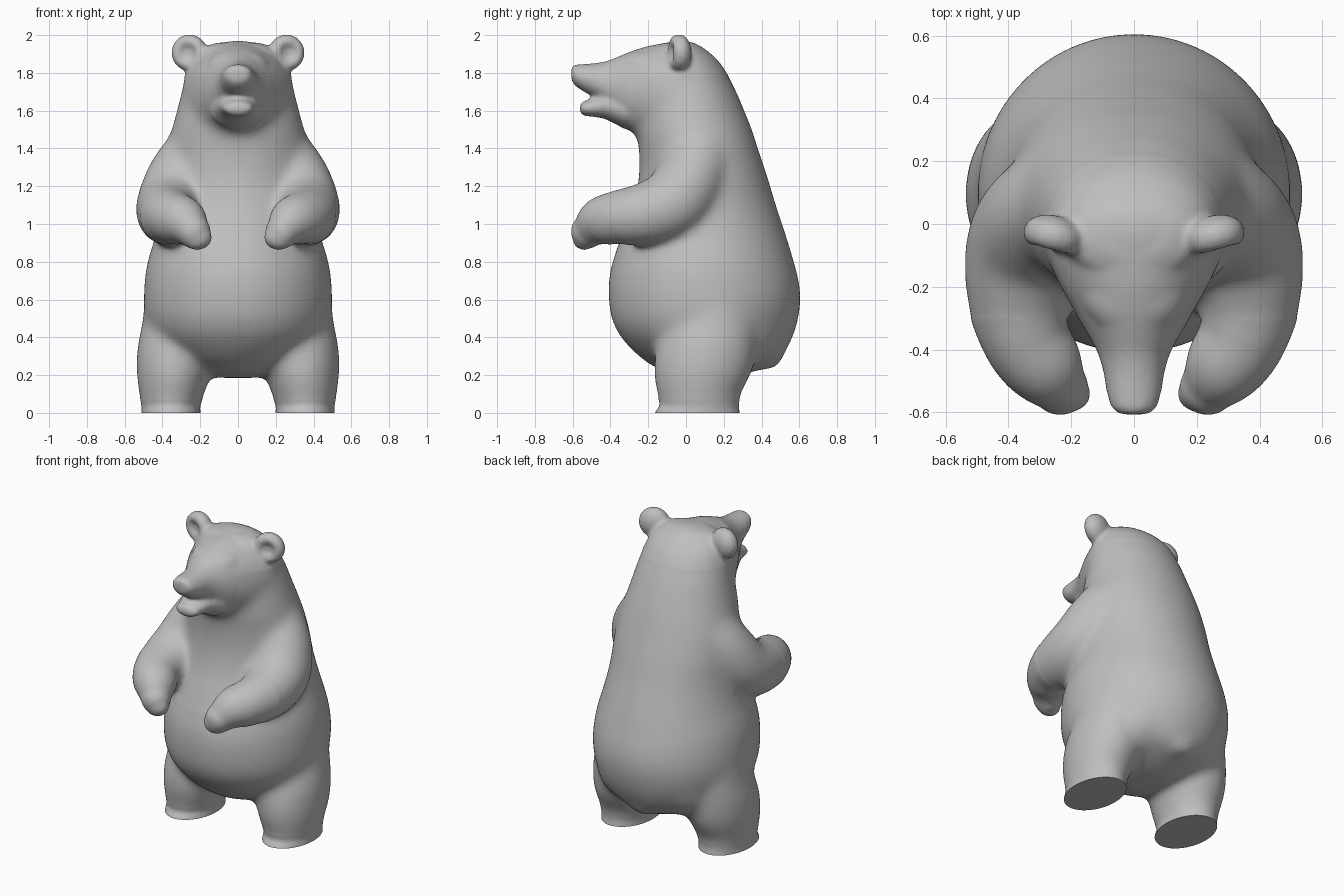
import bpy, bmesh
from math import sin, cos, pi, radians
from mathutils import Vector, Matrix

if "Cube" in bpy.data.objects:
    bpy.data.objects.remove(bpy.data.objects["Cube"])

fur = bpy.data.materials.new("grey_fur")
fur.use_nodes = True
GREY = (0.52, 0.52, 0.52, 1)
fur.diffuse_color = GREY
fur.node_tree.nodes["Principled BSDF"].inputs["Base Color"].default_value = GREY

bm = bmesh.new()
SIDES, STEPS = 48, 5
X, Y, Z = Vector((1, 0, 0)), Vector((0, 1, 0)), Vector((0, 0, 1))


def smooth_rows(rows):
    """Refine a list of number rows with a smooth spline through them."""
    rows = [Vector(r) for r in rows]
    out = []
    for i in range(len(rows) - 1):
        a, b, c, d = (rows[min(max(i + k, 0), len(rows) - 1)] for k in (-1, 0, 1, 2))
        for step in range(STEPS):
            t = step / STEPS
            out.append(b + (c - a) * t / 2 + (a * 2 - b * 5 + c * 4 - d) * t * t / 2
                       + (b * 3 - a - c * 3 + d) * t ** 3 / 2)
    return out + [rows[-1]]


def skin(rings):
    """Close a series of (centre, half axis, half axis) ellipses into a solid."""
    loops = []
    for centre, u, v in rings:
        loops.append([bm.verts.new(centre + u * cos(2 * pi * k / SIDES) + v * sin(2 * pi * k / SIDES))
                      for k in range(SIDES)])
    faces = [bm.faces.new(loops[0]), bm.faces.new(loops[-1])]
    for low, high in zip(loops, loops[1:]):
        for k in range(SIDES):
            n = (k + 1) % SIDES
            faces.append(bm.faces.new((low[k], low[n], high[n], high[k])))
    bmesh.ops.recalc_face_normals(bm, faces=faces)


def upright(rows):
    """Rows: height, front y, back y, half width."""
    skin([(Vector((0, (f + b) / 2, z)), X * w, Y * (b - f) / 2) for z, f, b, w in smooth_rows(rows)])


def forward(rows):
    """Rows: y, bottom, top, half width."""
    skin([(Vector((0, y, (lo + hi) / 2)), X * w, Z * (hi - lo) / 2) for y, lo, hi, w in smooth_rows(rows)])


def ball(centre, size, turn=0):
    m = Matrix.Translation(centre) @ Matrix.Rotation(turn, 4, "Z") @ Matrix.Diagonal((*size, 1))
    bmesh.ops.create_uvsphere(bm, u_segments=32, v_segments=20, radius=1, matrix=m)


def limb(rows):
    """Rows: x, y, z, radius; round at both ends."""
    rows = smooth_rows(rows)
    pts = [r.xyz for r in rows]
    rings = []
    for i, r in enumerate(rows):
        along = (pts[min(i + 1, len(pts) - 1)] - pts[max(i - 1, 0)]).normalized()
        u = along.cross(X).normalized()
        rings.append((pts[i], u * r.w, along.cross(u) * r.w))
    skin(rings)
    for end in (rows[0], rows[-1]):
        ball(end.xyz, (end.w,) * 3)


# Torso, neck and back of the head
upright([(.185, 0, .24, .1), (.21, -.1, .33, .2), (.25, -.18, .44, .28), (.3, -.25, .51, .36),
         (.4, -.345, .565, .45), (.5, -.395, .595, .49), (.6, -.41, .608, .5), (.7, -.41, .598, .495),
         (.8, -.39, .572, .48), (.95, -.335, .527, .435), (1.1, -.28, .477, .405), (1.25, -.25, .432, .395),
         (1.4, -.25, .382, .378), (1.5, -.265, .35, .352), (1.6, -.26, .31, .325), (1.7, -.24, .268, .3),
         (1.8, -.22, .215, .27), (1.87, -.2, .165, .24), (1.93, -.17, .095, .19), (1.96, -.11, .04, .11)])

# Face and upper muzzle
forward([(-.607, 1.765, 1.828, .035), (-.59, 1.735, 1.843, .068), (-.54, 1.7, 1.847, .086),
         (-.47, 1.66, 1.853, .098), (-.41, 1.6, 1.866, .116), (-.35, 1.535, 1.89, .148),
         (-.28, 1.48, 1.918, .19), (-.2, 1.44, 1.942, .236), (-.1, 1.43, 1.96, .28), (-.02, 1.45, 1.97, .295),
         (.06, 1.5, 1.95, .27), (.12, 1.56, 1.88, .2)])

# Lower jaw
forward([(-.562, 1.59, 1.635, .045), (-.54, 1.573, 1.65, .075), (-.48, 1.566, 1.672, .09),
         (-.42, 1.552, 1.7, .11), (-.32, 1.5, 1.7, .15)])

# Forehead
ball((0, -.2, 1.83), (.17, .165, .1))

# Stubby tail
ball((0, .43, .305), (.11, .085, .08))

for s in (1, -1):
    # Shoulders and buttocks that ease the limbs into the torso
    ball((s * .2, .07, 1.29), (.23, .2, .25))
    ball((s * .19, .26, .45), (.22, .24, .22))

    # Arms with drooping paws
    limb([(s * x, y, z, r) for x, y, z, r in (
        (.2, .08, 1.4, .17), (.295, .03, 1.25, .185), (.353, -.07, 1.108, .185),
        (.367, -.23, 1.05, .168), (.345, -.36, 1.035, .142), (.285, -.455, 1.01, .127),
        (.235, -.52, .96, .09))])
    ball((s * .217, -.54, .93), (.08, .062, .068))

    # Legs, running a little under the floor before being trimmed
    skin([(Vector((s * x, y, z)), X * rx, Y * ry) for z, x, y, rx, ry in smooth_rows((
        (-.08, .355, .06, .16, .23), (0, .355, .06, .157, .226), (.04, .355, .07, .157, .21),
        (.11, .35, .07, .175, .226), (.22, .338, .09, .2, .262), (.35, .325, .11, .208, .265),
        (.48, .305, .14, .202, .245), (.62, .29, .15, .2, .21), (.75, .27, .15, .19, .19),
        (.9, .24, .15, .14, .14)))])

    # Ears: a rolled rim around a shallow cup
    turn = radians(15 * s)
    place = Matrix.Translation((s * .257, -.038, 1.907)) @ Matrix.Rotation(turn, 4, "Z")
    rings, count, around = [], 28, 14
    for i in range(count):
        a = 2 * pi * i / count
        out = Vector((cos(a), 0, sin(a)))
        rings.append([bm.verts.new(place @ (out * (.062 + .036 * cos(b)) + Y * .046 * sin(b)))
                      for b in (2 * pi * k / around for k in range(around))])
    rim = []
    for i in range(count):
        one, two = rings[i], rings[(i + 1) % count]
        for k in range(around):
            n = (k + 1) % around
            rim.append(bm.faces.new((one[k], one[n], two[n], two[k])))
    bmesh.ops.recalc_face_normals(bm, faces=rim)
    ball(place @ Vector((0, .02, 0)), (.085, .046, .085), turn)

# Blend all parts into one soft skin
mesh = bpy.data.meshes.new("bear")
bm.to_mesh(mesh)
bm.free()
bear = bpy.data.objects.new("bear", mesh)
bpy.context.collection.objects.link(bear)
remesh = bear.modifiers.new("blend", "REMESH")
remesh.mode = "VOXEL"
remesh.voxel_size = .0125
soften = bear.modifiers.new("soften", "SMOOTH")
soften.factor = .5
soften.iterations = 7
graph = bpy.context.evaluated_depsgraph_get()
skin_mesh = bpy.data.meshes.new_from_object(bear.evaluated_get(graph))
bear.modifiers.clear()
bear.data = skin_mesh
bm = bmesh.new()
bm.from_mesh(skin_mesh)

# Ease the creases of shoulders, hips and neck, sparing face, paws and feet
broad = [v for v in bm.verts if .07 < v.co.z < 1.78 and v.co.y > (-.3 if v.co.z > .85 else -1)]
for _ in range(40):
    bmesh.ops.smooth_vert(bm, verts=broad, factor=.5, use_axis_x=True, use_axis_y=True, use_axis_z=True)

# Trim the soles flat on the floor
bmesh.ops.bisect_plane(bm, geom=bm.verts[:] + bm.edges[:] + bm.faces[:],
                       plane_co=(0, 0, 0), plane_no=(0, 0, 1), clear_inner=True)
bmesh.ops.holes_fill(bm, edges=[e for e in bm.edges if e.is_boundary])
bm.to_mesh(skin_mesh)
bm.free()

skin_mesh.materials.clear()
skin_mesh.materials.append(fur)
bpy.context.view_layer.objects.active = bear
bear.select_set(True)
bpy.ops.object.shade_smooth_by_angle(angle=radians(50))
